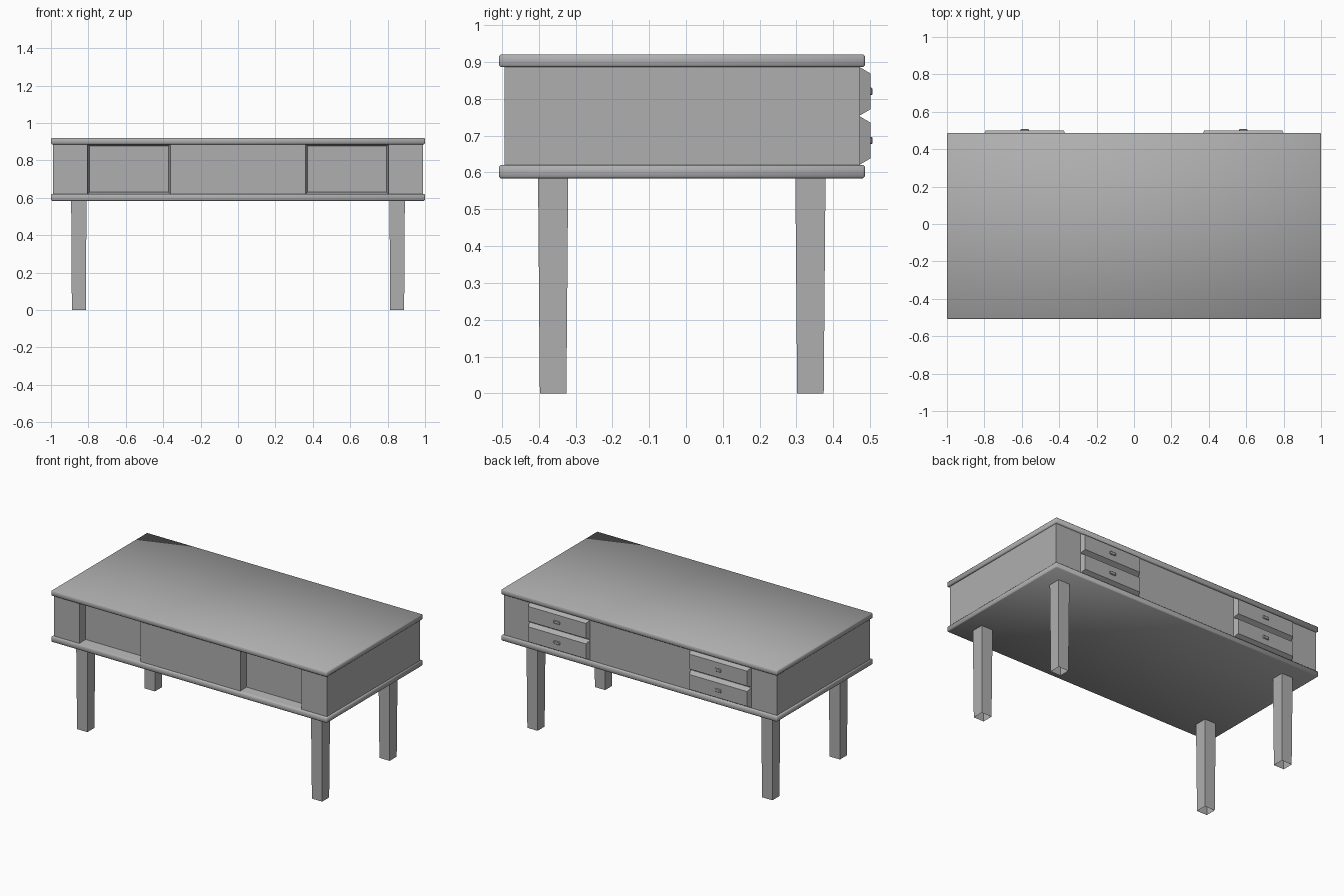
import bpy, bmesh
from mathutils import Vector

if "Cube" in bpy.data.objects:
    bpy.data.objects.remove(bpy.data.objects["Cube"])

grey = bpy.data.materials.new("dark_grey")
grey.diffuse_color = (0.43, 0.43, 0.43, 1)
grey.use_nodes = True
grey.node_tree.nodes["Principled BSDF"].inputs["Base Color"].default_value = grey.diffuse_color


def finish(bm, name, smooth=False):
    bmesh.ops.recalc_face_normals(bm, faces=bm.faces[:])
    for f in bm.faces:
        f.smooth = smooth
    mesh = bpy.data.meshes.new(name)
    bm.to_mesh(mesh)
    bm.free()
    mesh.materials.append(grey)
    ob = bpy.data.objects.new(name, mesh)
    bpy.context.collection.objects.link(ob)
    return ob


def box(lo, hi):
    lo, hi = Vector(lo), Vector(hi)
    bm = bmesh.new()
    bmesh.ops.create_cube(bm, size=1)
    for v in bm.verts:
        v.co = (lo + hi) / 2 + v.co * (hi - lo)
    bm.normal_update()
    return bm


def chamfered(name, lo, hi, offset, smooth=False):
    bm = box(lo, hi)
    bmesh.ops.bevel(bm, geom=bm.edges[:], offset=offset, segments=1, affect='EDGES')
    return finish(bm, name, smooth)


def frustum(name, lo, hi, taper):
    """Box whose rear (+y) face shrinks by taper on every side."""
    bm = box(lo, hi)
    c = (Vector(lo) + Vector(hi)) / 2
    for v in bm.verts:
        if v.co.y > c.y:
            v.co.x -= taper[0] * (1 if v.co.x > c.x else -1)
            v.co.z -= taper[1] * (1 if v.co.z > c.z else -1)
    return finish(bm, name)


# Table top and lower board, with softly shaded chamfered edges
for name, z0, z1 in (("table_top", 0.886, 0.921), ("bottom_board", 0.584, 0.62)):
    chamfered(name, (-1, -0.508, z0), (1, 0.486, z1), 0.005, smooth=True)

# Cabinet body with two shallow recesses on the front
body = box((-0.99, -0.493, 0.62), (0.99, 0.472, 0.887))
for x in (-0.805, -0.362, 0.362, 0.805):
    bmesh.ops.bisect_plane(body, geom=body.verts[:] + body.edges[:] + body.faces[:],
                           plane_co=(x, 0, 0), plane_no=(1, 0, 0))
body.normal_update()
bays = [f for f in body.faces
        if f.normal.y < -0.9 and 0.4 < abs(f.calc_center_median().x) < 0.75]
bmesh.ops.inset_individual(body, faces=bays, thickness=0.014, depth=-0.05)
finish(body, "cabinet_body")

# Four bevelled drawer fronts on the rear, each with a small knob
for side, cx in (("left", -0.584), ("right", 0.584)):
    for level, z0, z1 in (("lower", 0.62, 0.7535), ("upper", 0.7535, 0.887)):
        frustum(f"{side}_{level}_drawer", (cx - 0.221, 0.470, z0),
                (cx + 0.221, 0.501, z1), (0.012, 0.018))
        zc = (z0 + z1) / 2
        chamfered(f"{side}_{level}_knob", (cx - 0.022, 0.496, zc - 0.01),
                  (cx + 0.022, 0.507, zc + 0.01), 0.003)

# Four slightly tapered legs, open at the foot
for xn, cx in (("left", -0.851), ("right", 0.851)):
    for yn, cy in (("front", -0.361), ("rear", 0.338)):
        leg = box((cx - 0.041, cy - 0.041, 0), (cx + 0.041, cy + 0.041, 0.59))
        for v in leg.verts:
            if v.co.z < 0.1:
                v.co.x = cx + (v.co.x - cx) * 0.91
                v.co.y = cy + (v.co.y - cy) * 0.88
        foot = [f for f in leg.faces if f.normal.z < -0.9]
        bmesh.ops.delete(leg, geom=foot, context='FACES_ONLY')
        finish(leg, f"{yn}_{xn}_leg")
